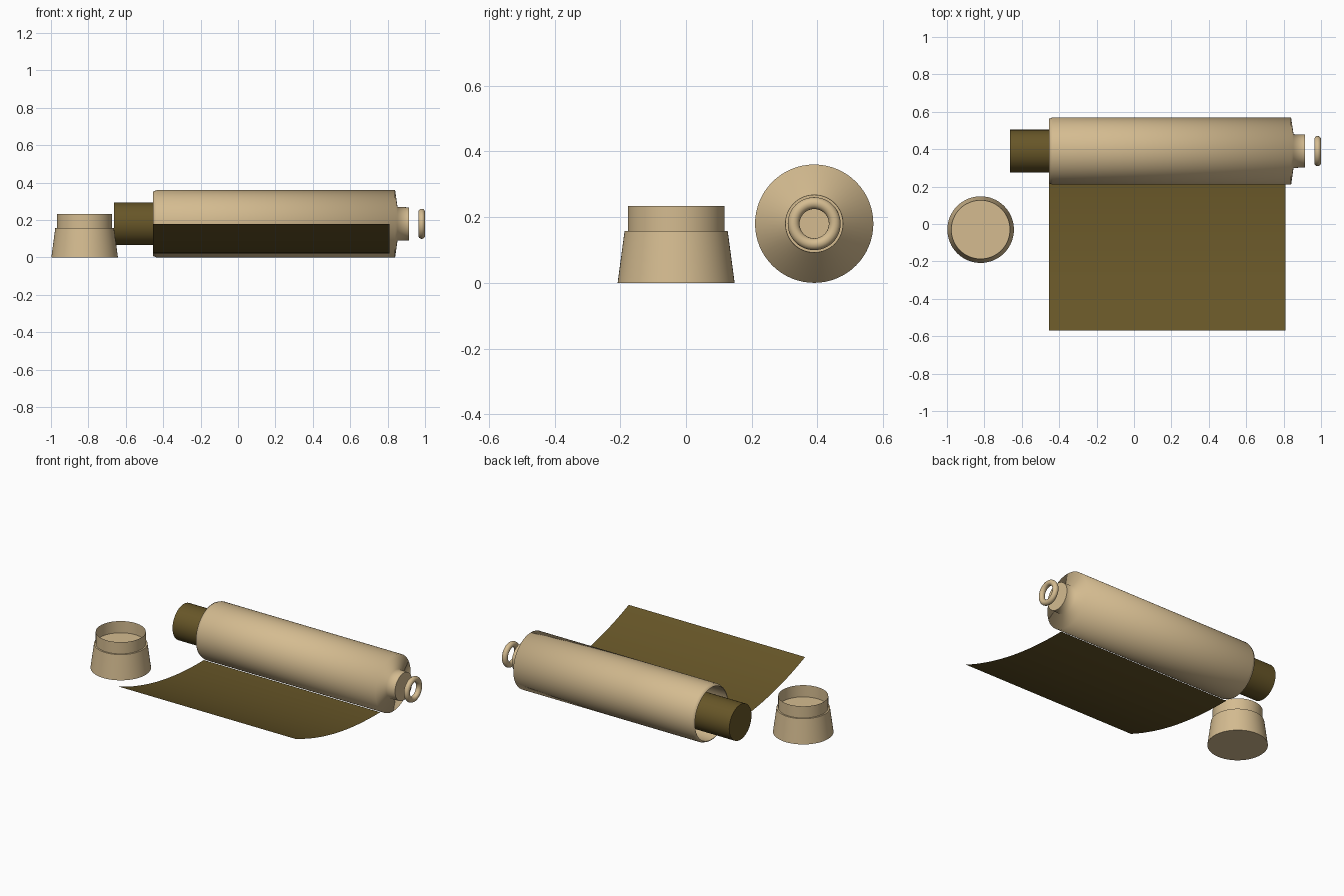
import bpy
import bmesh
import math
from mathutils import Matrix, Vector

if "Cube" in bpy.data.objects:
    bpy.data.objects.remove(bpy.data.objects["Cube"], do_unlink=True)


def make_material(name, rgb):
    mat = bpy.data.materials.new(name)
    mat.use_nodes = True
    mat.diffuse_color = (*rgb, 1)
    mat.node_tree.nodes["Principled BSDF"].inputs["Base Color"].default_value = (*rgb, 1)
    return mat


TAN = make_material("tan", (0.66, 0.50, 0.28))
BROWN = make_material("dark brown", (0.136, 0.093, 0.021))
ALONG_X = Matrix.Rotation(math.pi / 2, 4, "Y")
CASE = Vector((0, 0.39, 0.18))
CAP = Vector((-0.82, -0.03, 0))


def finish(bm, name, mat, place=Matrix(), angle=40):
    mesh = bpy.data.meshes.new(name)
    bm.transform(place)
    bm.to_mesh(mesh)
    bm.free()
    obj = bpy.data.objects.new(name, mesh)
    bpy.context.collection.objects.link(obj)
    mesh.materials.append(mat)
    bpy.ops.object.select_all(action="DESELECT")
    obj.select_set(True)
    bpy.context.view_layer.objects.active = obj
    bpy.ops.object.shade_smooth_by_angle(angle=math.radians(angle))
    return obj


def lathe(name, profile, mat, place, angle=40):
    """Turn a (radius, height) profile around the local z axis."""
    bm = bmesh.new()
    verts = [bm.verts.new((r, 0, h)) for r, h in profile]
    edges = [bm.edges.new(pair) for pair in zip(verts, verts[1:])]
    bmesh.ops.spin(bm, geom=verts + edges, cent=(0, 0, 0), axis=(0, 0, 1),
                   angle=math.tau, steps=64)
    bmesh.ops.remove_doubles(bm, verts=bm.verts, dist=0.0001)
    bmesh.ops.recalc_face_normals(bm, faces=bm.faces)
    return finish(bm, name, mat, place, angle)


case_place = Matrix.Translation(CASE) @ ALONG_X
cap_place = Matrix.Translation(CAP)

# Case: hollow tube, open at the right, with a shoulder and neck at the left
lathe("case_tube",
      [(0, 0.82), (0.168, 0.82), (0.168, -0.455), (0.172, -0.455), (0.18, -0.435),
       (0.18, 0.84), (0.09, 0.853), (0.088, 0.915), (0, 0.915)],
      TAN, case_place, 86)

# Rolled sheet sticking out of the open end
lathe("rolled_sheet", [(0, -0.663), (0.114, -0.663), (0.114, 0.8), (0, 0.8)],
      BROWN, case_place)

# Cap: tapered body with a thin open collar
lathe("cap_body", [(0, 0), (0.178, 0), (0.157, 0.157), (0, 0.157)], TAN, cap_place)
lathe("cap_collar", [(0.147, 0.157), (0.147, 0.233)], TAN, cap_place)

# Carrying ring beyond the neck
bpy.ops.mesh.primitive_torus_add(major_radius=0.0625, minor_radius=0.018,
                                 major_segments=48, minor_segments=16,
                                 location=CASE + Vector((0.982, 0, 0)),
                                 rotation=(0, math.pi / 2, 0))
ring = bpy.context.object
ring.name = "carrying_ring"
ring.data.materials.append(TAN)
bpy.ops.object.shade_smooth()

# Loose sheet whose front edge curls upward
bm = bmesh.new()
steps = 24
rows = []
for i in range(steps + 1):
    t = i / steps
    y, z = 0.30 - 0.87 * t, 0.02 + 0.16 * t ** 2.2
    rows.append([bm.verts.new((x, y, z)) for x in (-0.455, 0.81)])
for a, b in zip(rows, rows[1:]):
    bm.faces.new((a[0], b[0], b[1], a[1]))
finish(bm, "loose_sheet", BROWN)
